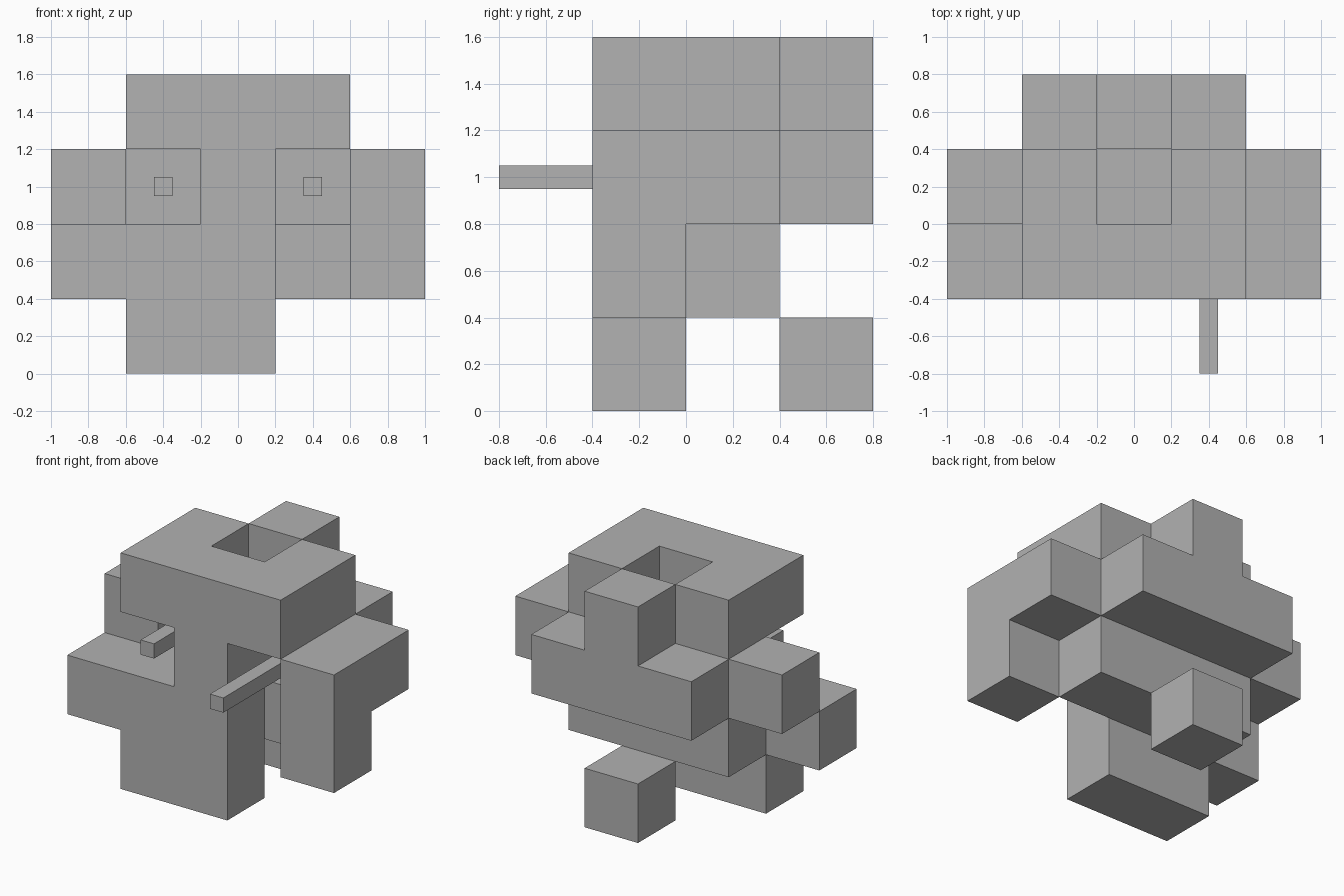
import bpy, bmesh
from itertools import product
from mathutils import Vector

old = bpy.data.objects.get("Cube")
if old:
    bpy.data.objects.remove(old, do_unlink=True)

CELL = 0.4
ORIGIN = Vector((-1.0, -0.4, 0.0))

grey = bpy.data.materials.new("plain_grey")
grey.use_nodes = True
colour = (0.445, 0.445, 0.445, 1)
grey.diffuse_color = colour
grey.node_tree.nodes["Principled BSDF"].inputs["Base Color"].default_value = colour


def block(first, last):
    """Set of grid cells from one corner cell to the other."""
    return set(product(*(range(a, b + 1) for a, b in zip(first, last))))


def finish(name, bm):
    mesh = bpy.data.meshes.new(name)
    bm.to_mesh(mesh)
    bm.free()
    mesh.materials.append(grey)
    bpy.context.collection.objects.link(bpy.data.objects.new(name, mesh))


def build_cells(name, cells, occupied):
    """Outer skin of a group of cells, without faces hidden by neighbours."""
    bm = bmesh.new()
    for cell in sorted(cells):
        for axis, side in product(range(3), (0, 1)):
            step = [0, 0, 0]
            step[axis] = 2 * side - 1
            if tuple(c + s for c, s in zip(cell, step)) in occupied:
                continue
            corners = []
            for a, b in ((0, 0), (1, 0), (1, 1), (0, 1)):
                p = Vector(cell)
                p[axis] += side
                p[(axis + 1) % 3] += a
                p[(axis + 2) % 3] += b
                corners.append(bm.verts.new(ORIGIN + p * CELL))
            bm.faces.new(corners if side else corners[::-1])
    bmesh.ops.remove_doubles(bm, verts=bm.verts, dist=0.001)
    bmesh.ops.dissolve_limit(bm, angle_limit=0.01, verts=bm.verts, edges=bm.edges)
    finish(name, bm)


# Blocky parts, as cells counted from the right, front and bottom
parts = {
    "front_foot": block((1, 0, 0), (2, 0, 0)),
    "back_foot": block((2, 2, 0), (2, 2, 0)),
    "lower_body": block((0, 0, 1), (2, 0, 1)) | block((1, 1, 1), (3, 1, 1)),
    "face_core": block((2, 0, 2), (2, 1, 2)),
    "left_arm": block((4, 0, 1), (4, 0, 2)) | block((4, 1, 2), (4, 1, 2)),
    "right_shoulder": block((0, 1, 2), (0, 1, 2)),
    "back_beam": block((1, 2, 2), (3, 2, 2)),
    "back_post": block((2, 2, 3), (2, 2, 3)),
    "head_top": block((1, 0, 3), (3, 1, 3)) - {(2, 1, 3)},
}
occupied = set().union(*parts.values())
for name, cells in parts.items():
    build_cells(name, cells, occupied)

# Eye rods, running forward from the back of each socket
for name, x, tip in (("left_eye_rod", 0.4, -0.8), ("right_eye_rod", -0.4, -0.4)):
    bm = bmesh.new()
    bmesh.ops.create_cube(bm, size=1)
    bmesh.ops.scale(bm, vec=(0.1, 0.4 - tip, 0.1), verts=bm.verts)
    bmesh.ops.translate(bm, vec=(x, (0.4 + tip) / 2, 1.0), verts=bm.verts)
    finish(name, bm)
